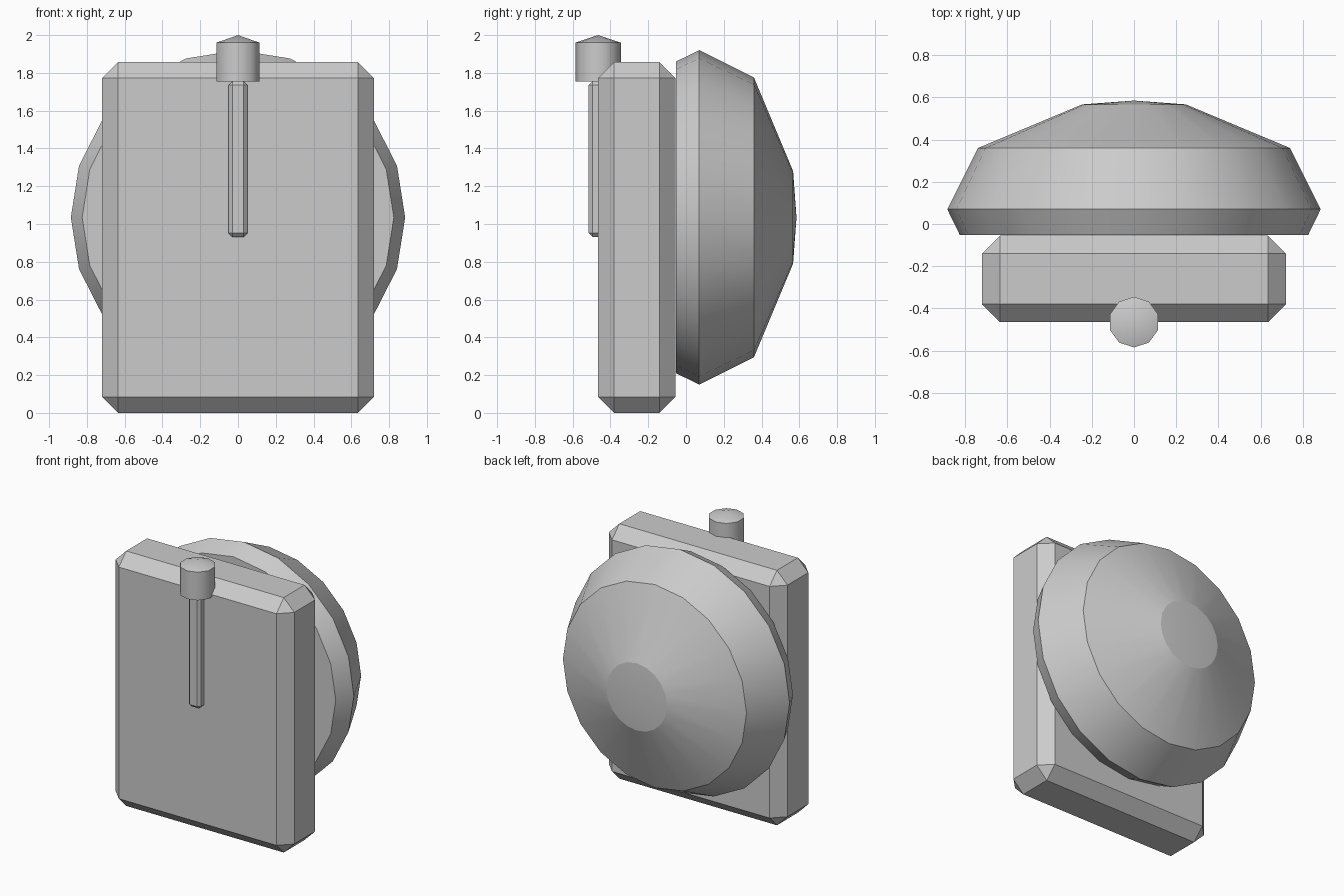
import bpy, bmesh, math
from mathutils import Matrix, Vector

if "Cube" in bpy.data.objects:
    bpy.data.objects.remove(bpy.data.objects["Cube"])

grey = bpy.data.materials.new("light grey")
grey.diffuse_color = (0.6, 0.6, 0.6, 1)
grey.use_nodes = True
grey.node_tree.nodes["Principled BSDF"].inputs["Base Color"].default_value = grey.diffuse_color


def finish(bm, name):
    bmesh.ops.recalc_face_normals(bm, faces=bm.faces)
    me = bpy.data.meshes.new(name)
    bm.to_mesh(me)
    bm.free()
    me.materials.append(grey)
    ob = bpy.data.objects.new(name, me)
    bpy.context.collection.objects.link(ob)
    return ob


def chamfer_box(name, lo, hi, chamfer):
    lo, hi = Vector(lo), Vector(hi)
    bm = bmesh.new()
    bmesh.ops.create_cube(bm, size=1)
    for v in bm.verts:
        v.co = (lo + hi) / 2 + v.co * (hi - lo)
    bmesh.ops.bevel(bm, geom=bm.edges[:], offset=chamfer, segments=1,
                    affect='EDGES', profile=0.5)
    return finish(bm, name)


def lathe(name, profile, sides, start, matrix):
    """Revolve (radius, height) points about z; the last point is the apex."""
    bm = bmesh.new()
    rings = []
    for r, h in profile[:-1]:
        rings.append([bm.verts.new((r * math.cos(start + i * math.tau / sides),
                                    r * math.sin(start + i * math.tau / sides), h))
                      for i in range(sides)])
    apex = bm.verts.new((0, 0, profile[-1][1]))
    bm.faces.new(rings[0])
    for i in range(sides):
        j = (i + 1) % sides
        for a, b in zip(rings, rings[1:]):
            bm.faces.new((a[i], a[j], b[j], b[i]))
        bm.faces.new((rings[-1][i], rings[-1][j], apex))
    # smooth around the axis, sharp between bands
    for f in bm.faces:
        f.smooth = True
    for ring in rings:
        for i in range(sides):
            bm.edges.get((ring[i], ring[(i + 1) % sides])).smooth = False
    bm.transform(matrix)
    return finish(bm, name)


# Upright slab
chamfer_box("slab", (-0.72, -0.465, 0), (0.72, -0.055, 1.857), 0.085)

# Round dome on the back, axis along y
lathe("dome",
      [(0.825, -0.053), (0.885, 0.07), (0.74, 0.36), (0.245, 0.567), (0, 0.585)],
      20, 0, Matrix.Translation((0, 0, 1.035)) @ Matrix.Rotation(-math.pi / 2, 4, 'X'))

# Thin rod on the front and the knob above it
chamfer_box("rod", (-0.05, -0.515, 0.932), (0.05, -0.415, 1.755), 0.02)
lathe("knob", [(0.12, 1.755), (0.12, 1.96), (0, 2.0)],
      10, math.pi / 2, Matrix.Translation((0, -0.465, 0)))
